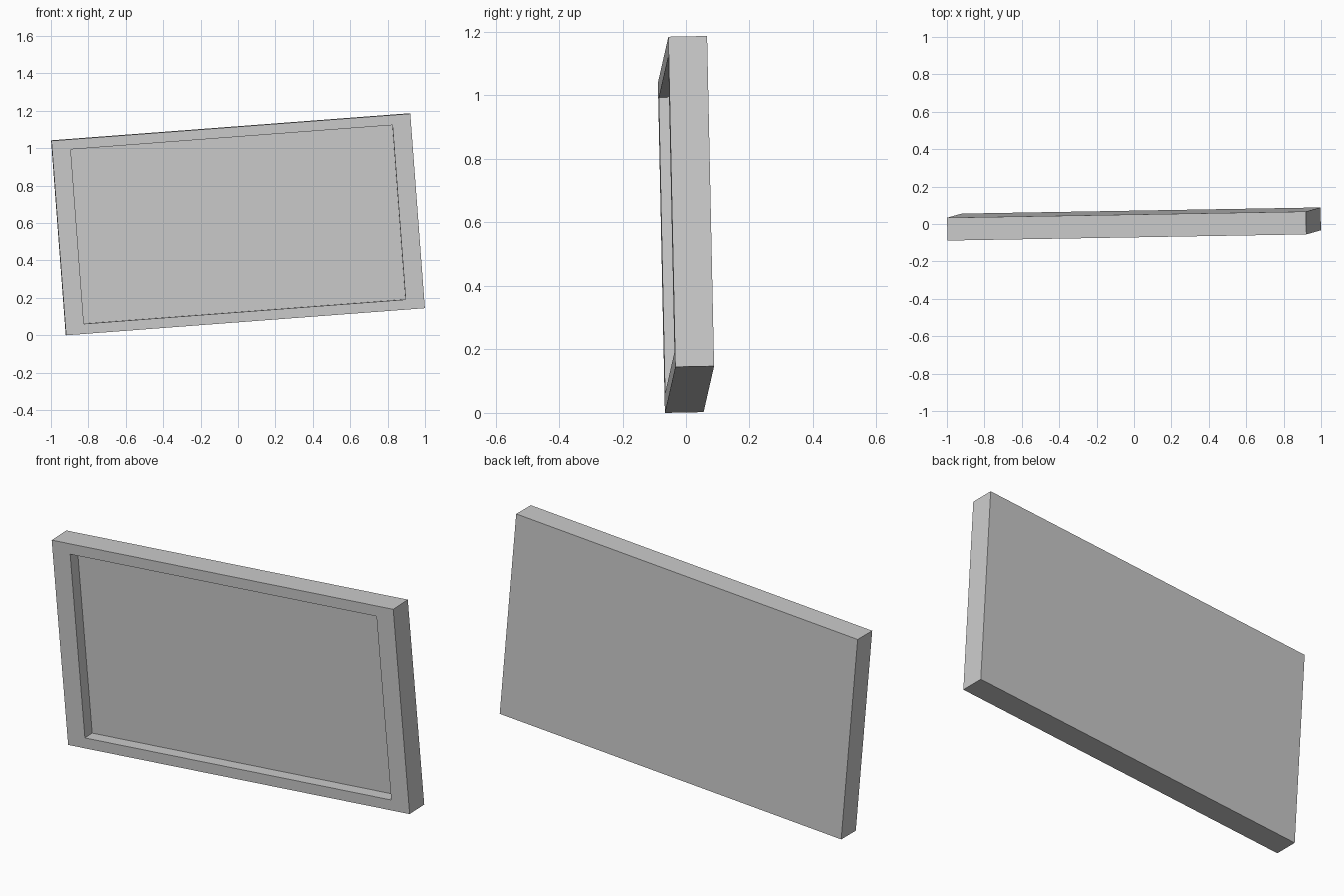
import bpy, bmesh
from mathutils import Matrix, Vector

cube = bpy.data.objects.get("Cube")
if cube:
    bpy.data.objects.remove(cube)

WIDTH, DEPTH, HEIGHT = 1.924, 0.122, 1.043
SIDE_RIM, TOP_RIM, RECESS = 0.099, 0.076, 0.061

grey = bpy.data.materials.new("plain grey")
grey.use_nodes = True
colour = (0.6, 0.6, 0.6, 1)
grey.diffuse_color = colour
grey.node_tree.nodes["Principled BSDF"].inputs["Base Color"].default_value = colour

# Solid slab
bm = bmesh.new()
bmesh.ops.create_cube(bm, size=1)
bmesh.ops.scale(bm, vec=(WIDTH, DEPTH, HEIGHT), verts=bm.verts)

# Rim around the front, then the front panel pushed back
front = min(bm.faces, key=lambda f: f.calc_center_median().y)
bmesh.ops.inset_region(bm, faces=[front], thickness=TOP_RIM)
for v in front.verts:
    v.co.x *= (WIDTH / 2 - SIDE_RIM) / abs(v.co.x)
panel = bmesh.ops.extrude_discrete_faces(bm, faces=[front])["faces"][0]
bmesh.ops.translate(bm, vec=(0, RECESS, 0), verts=panel.verts)
bmesh.ops.recalc_face_normals(bm, faces=bm.faces)

# Tilted pose: axes along the width, depth and height
across = Vector((1.92, 0.033, 0.145)).normalized()
up = Vector((-0.08, -0.022, 1.04))
back = up.cross(across).normalized()
up = across.cross(back)
pose = Matrix((across, back, up)).transposed().to_4x4()
bm.transform(pose)
lowest = min(v.co.z for v in bm.verts)
bmesh.ops.translate(bm, vec=(0, 0, -lowest), verts=bm.verts)

mesh = bpy.data.meshes.new("framed_panel")
bm.to_mesh(mesh)
bm.free()
mesh.materials.append(grey)
bpy.context.collection.objects.link(bpy.data.objects.new("framed_panel", mesh))
